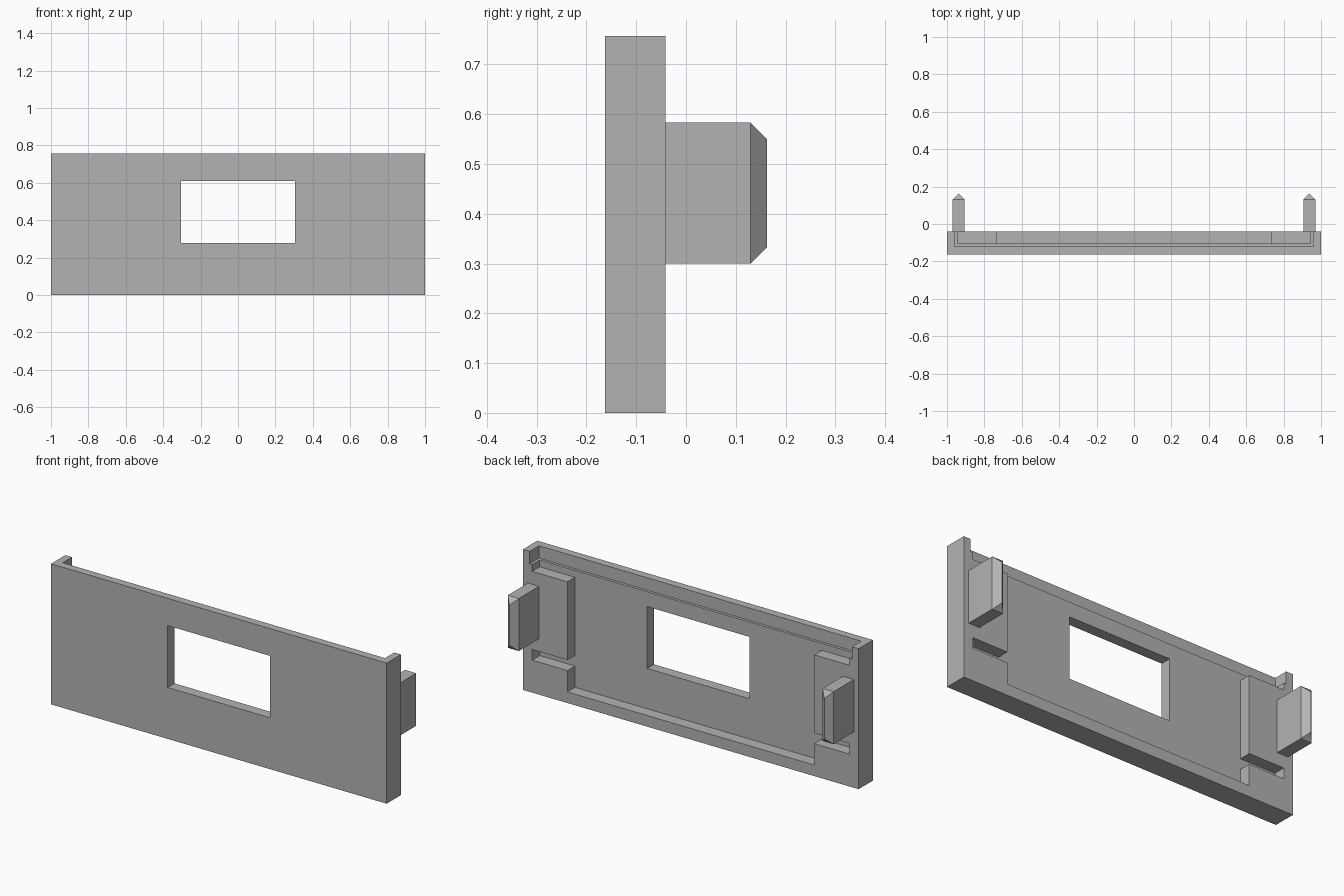
import bpy
import bmesh

default = bpy.data.objects.get("Cube")
if default:
    bpy.data.objects.remove(default, do_unlink=True)

# One plain grey plastic
grey = bpy.data.materials.new("grey_plastic")
grey.use_nodes = True
colour = (0.45, 0.45, 0.45, 1)
grey.diffuse_color = colour
grey.node_tree.nodes["Principled BSDF"].inputs["Base Color"].default_value = colour

FRONT, BACK = -0.163, -0.041
FLOOR, DEEP_FLOOR = -0.105, -0.12
HEIGHT = 0.757


def prism(name, outline, y0, y1):
    """Extrude an (x, z) outline from y0 to y1."""
    bm = bmesh.new()
    face = bm.faces.new([bm.verts.new((x, y0, z)) for x, z in outline])
    new = bmesh.ops.extrude_face_region(bm, geom=[face])["geom"]
    for v in new:
        if isinstance(v, bmesh.types.BMVert):
            v.co.y = y1
    bmesh.ops.recalc_face_normals(bm, faces=bm.faces)
    mesh = bpy.data.meshes.new(name)
    bm.to_mesh(mesh)
    bm.free()
    mesh.materials.append(grey)
    obj = bpy.data.objects.new(name, mesh)
    bpy.context.collection.objects.link(obj)
    return obj


def rect(x0, x1, z0, z1):
    return [(x0, z0), (x1, z0), (x1, z1), (x0, z1)]


def cut(target, cutter):
    """Subtract the cutter for good, then drop it."""
    mod = target.modifiers.new("cut", "BOOLEAN")
    mod.operation = "DIFFERENCE"
    mod.solver = "EXACT"
    mod.object = cutter
    bpy.context.view_layer.objects.active = target
    bpy.ops.object.modifier_apply(modifier=mod.name)
    bpy.data.objects.remove(cutter, do_unlink=True)


# Face plate
plate = prism("face_plate", rect(-1, 1, 0, HEIGHT), FRONT, BACK)

# Back recess: leaves a pad at each end with a slot below it, open at the top
half = [(0.735, 0.06), (0.735, 0.175), (0.945, 0.175), (0.945, 0.232),
        (0.735, 0.232), (0.735, 0.653), (0.945, 0.653), (0.945, 0.8)]
recess = half + [(-x, z) for x, z in reversed(half)]
cut(plate, prism("recess_cutter", recess, FLOOR, 0.1))

# Deeper step along the top edge
cut(plate, prism("top_step_cutter", rect(-0.96, 0.96, 0.69, 0.85), DEEP_FLOOR, 0.15))

# Window
cut(plate, prism("window_cutter", rect(-0.305, 0.305, 0.277, 0.61), -0.3, 0.2))

# Clips with a hipped tip
for side, name in ((1, "left_clip"), (-1, "right_clip")):
    mid = side * 0.938
    clip = prism(name, rect(mid - 0.033, mid + 0.033, 0.3, 0.583), BACK, 0.13)
    bm = bmesh.new()
    bm.from_mesh(clip.data)
    end = max(bm.faces, key=lambda f: f.calc_center_median().y)
    ring = list(end.verts)
    bm.faces.remove(end)
    low, high = [bm.verts.new((mid, 0.163, z)) for z in (0.333, 0.55)]
    for a, b in zip(ring, ring[1:] + ring[:1]):
        tips = []
        for v in (b, a):
            tip = low if v.co.z < 0.44 else high
            if tip not in tips:
                tips.append(tip)
        bm.faces.new([a, b] + tips)
    bmesh.ops.recalc_face_normals(bm, faces=bm.faces)
    bm.to_mesh(clip.data)
    bm.free()
